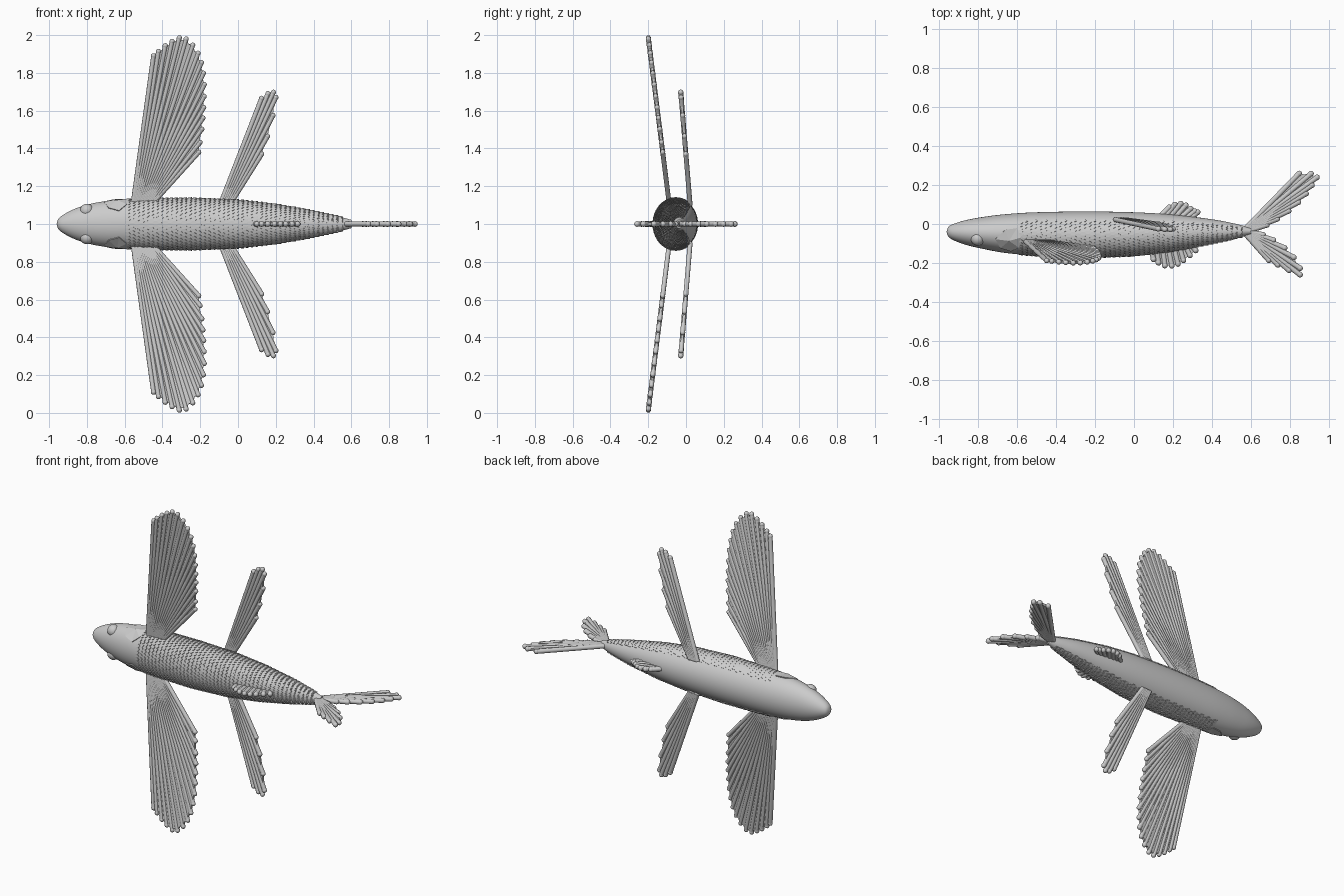
import bpy, bmesh, math
from mathutils import Vector

if "Cube" in bpy.data.objects:
    bpy.data.objects.remove(bpy.data.objects["Cube"])

# Body stations: x, y of the back, y of the belly, half width in z
STATIONS = [(-0.96, -0.040, -0.040, 0.0), (-0.95, -0.066, -0.014, 0.028), (-0.92, -0.085, 0.002, 0.052),
            (-0.86, -0.107, 0.020, 0.082), (-0.78, -0.126, 0.035, 0.107), (-0.66, -0.148, 0.050, 0.126),
            (-0.50, -0.162, 0.060, 0.134), (-0.25, -0.172, 0.064, 0.136), (0.0, -0.162, 0.060, 0.126),
            (0.20, -0.139, 0.048, 0.104), (0.40, -0.100, 0.024, 0.069), (0.52, -0.073, 0.001, 0.043),
            (0.60, -0.054, -0.020, 0.022)]


def spline(points, t):
    """Catmull-Rom through points, t from 0 to 1."""
    n = len(points) - 1
    i = min(int(t * n), n - 1)
    f = t * n - i
    p = [Vector(points[max(0, min(n, i + k))]) for k in (-1, 0, 1, 2)]
    return 0.5 * (2 * p[1] + (p[2] - p[0]) * f + (2 * p[0] - 5 * p[1] + 4 * p[2] - p[3]) * f * f
                  + (3 * p[1] - p[0] - 3 * p[2] + p[3]) * f ** 3)


def surface(x, a, lift=0.0):
    """Point on the body; a = 0 is the back (-y), 90 degrees is +z."""
    i = 0
    while i < len(STATIONS) - 2 and STATIONS[i + 1][0] < x:
        i += 1
    s, e = STATIONS[i], STATIONS[i + 1]
    f = (x - s[0]) / (e[0] - s[0])
    y0, y1, rz = [s[k] + (e[k] - s[k]) * f for k in (1, 2, 3)]
    return Vector((x, (y0 + y1) / 2 - ((y1 - y0) / 2 + lift) * math.cos(a), 1 + (rz + lift) * math.sin(a)))


def finish(bm, name, smooth=True, angle=40):
    bmesh.ops.recalc_face_normals(bm, faces=bm.faces)
    me = bpy.data.meshes.new(name)
    bm.to_mesh(me)
    bm.free()
    ob = bpy.data.objects.new(name, me)
    bpy.context.collection.objects.link(ob)
    if smooth:
        bpy.ops.object.select_all(action='DESELECT')
        ob.select_set(True)
        bpy.context.view_layer.objects.active = ob
        bpy.ops.object.shade_smooth_by_angle(angle=math.radians(angle))
    return ob


def body():
    bm = bmesh.new()
    rings = []
    for k in range(73):
        x, y0, y1, rz = spline([Vector(s) for s in STATIONS], k / 72)
        c, ry, rz = (y0 + y1) / 2, max((y1 - y0) / 2, 0.0005), max(rz, 0.0005)
        rings.append([bm.verts.new((x, c - ry * math.cos(a), 1 + rz * math.sin(a)))
                      for a in [j * math.tau / 48 for j in range(48)]])
    for r, q in zip(rings, rings[1:]):
        for j in range(48):
            bm.faces.new((r[j], r[j - 1], q[j - 1], q[j]))
    bm.faces.new(rings[0])
    bm.faces.new(rings[-1])
    finish(bm, "body")


def scales():
    bm = bmesh.new()
    rows, cols, limit = 46, 30, math.radians(128)
    step, da = 1.15 / rows, 2 * limit / cols
    for r in range(rows):
        x = -0.60 + r * step
        for c in range(cols):
            a = -limit + da * (c + 0.5 * (r % 2) + 0.25)
            low, high = [], []
            for u, w in ((0, -.5), (.75, -.5), (1.1, -.25), (1.25, 0), (1.1, .25), (.75, .5), (0, .5)):
                px = min(x + u * step, 0.598)
                low.append(bm.verts.new(surface(px, a + w * da, -0.003)))
                high.append(bm.verts.new(surface(px, a + w * da, 0.001 + 0.005 * min(u, 1))))
            bm.faces.new(high)
            for k in range(6):
                bm.faces.new((low[k], low[k + 1], high[k + 1], high[k]))
    finish(bm, "scales", smooth=False)


def ray(bm, a, b, ra, rb):
    """Tapered round spine with a ball tip."""
    d = b - a
    q = d.to_track_quat('Z', 'Y')
    m = q.to_matrix().to_4x4()
    m.translation = (a + b) / 2
    bmesh.ops.create_cone(bm, cap_ends=True, segments=10, radius1=ra, radius2=rb, depth=d.length, matrix=m)
    m.translation = b
    bmesh.ops.create_uvsphere(bm, u_segments=10, v_segments=8, radius=rb * 1.1, matrix=m)


def fin(name, root_a, root_b, edge, count, radius, skin=0.007):
    """Fan of spines from a root line to a curved edge, with a thin web between them."""
    bm = bmesh.new()
    ra, rb = Vector(root_a), Vector(root_b)
    roots = [ra.lerp(rb, i / (count - 1)) for i in range(count)]
    tips = [spline(edge, i / (count - 1)) for i in range(count)]
    for a, b in zip(roots, tips):
        ray(bm, a, b, radius, radius)
    n = (tips[0] - roots[0]).cross(tips[-1] - roots[0]).normalized() * skin
    for i in range(count - 1):
        mid = (tips[i] + tips[i + 1]) / 2
        mid = mid.lerp((roots[i] + roots[i + 1]) / 2, 0.012)
        loop = [roots[i], tips[i], mid, tips[i + 1], roots[i + 1]]
        up, dn = [[bm.verts.new(p + n * s) for p in loop] for s in (1, -1)]
        bm.faces.new(up)
        bm.faces.new(dn)
        bm.faces.new((up[1], up[2], dn[2], dn[1]))
        bm.faces.new((up[2], up[3], dn[3], dn[2]))
    finish(bm, name)


body()
scales()

# Paired parts, mirrored across z = 1
for side, s in (("left", 1), ("right", -1)):
    def wing(x, h):
        return (x, -0.088 - 0.112 * (h - 0.1) / 0.89, 1 + s * h)

    def hip(x, h):
        return (x, 0.022 - 0.05 * (h - 0.1) / 0.6, 1 + s * h)

    fin(side + "_pectoral_fin", wing(-0.558, 0.09), wing(-0.47, 0.09),
        [wing(*p) for p in ((-0.447, 0.89), (-0.375, 0.95), (-0.29, 0.986), (-0.215, 0.91), (-0.182, 0.79),
                            (-0.18, 0.65), (-0.19, 0.52), (-0.208, 0.38))], 17, 0.0127)
    fin(side + "_pelvic_fin", hip(-0.095, 0.10), hip(-0.045, 0.10),
        [hip(*p) for p in ((0.125, 0.665), (0.175, 0.697), (0.20, 0.67), (0.172, 0.52), (0.125, 0.37))], 7, 0.013)

    # Eye
    bm = bmesh.new()
    bmesh.ops.create_uvsphere(bm, u_segments=24, v_segments=16, radius=0.036)
    finish(bm, side + "_eye").location = (-0.80, -0.075, 1 + s * 0.071)

    # Gill cover: raised, faceted patch behind the eye
    bm = bmesh.new()
    outline = ((-0.71, 72), (-0.685, 42), (-0.63, 32), (-0.59, 50), (-0.578, 80), (-0.60, 105), (-0.66, 100))
    top = [bm.verts.new(surface(x, s * math.radians(a), 0.007)) for x, a in outline]
    low = [bm.verts.new(surface(x, s * math.radians(a), -0.012)) for x, a in outline]
    hub = bm.verts.new(surface(-0.64, s * math.radians(70), 0.009))
    for i in range(len(outline)):
        bm.faces.new((hub, top[i - 1], top[i]))
        bm.faces.new((top[i - 1], low[i - 1], low[i], top[i]))
    finish(bm, side + "_gill_cover", smooth=False)


def flat(points):
    return [(x, y, 1.0) for x, y in points]


# Fins on the centre line
fin("tail_long_lobe", (0.57, -0.025, 1), (0.57, -0.04, 1),
    flat(((0.845, 0.258), (0.935, 0.25), (0.905, 0.19), (0.85, 0.12), (0.77, 0.05), (0.68, -0.005))), 9, 0.014)
fin("tail_short_lobe", (0.57, -0.05, 1), (0.57, -0.035, 1),
    flat(((0.69, -0.185), (0.77, -0.225), (0.855, -0.258), (0.825, -0.18), (0.75, -0.105), (0.66, -0.055))), 9, 0.014)
fin("dorsal_fin", (0.09, -0.135, 1), (0.29, -0.105, 1),
    flat(((0.10, -0.18), (0.15, -0.21), (0.21, -0.21), (0.26, -0.18), (0.315, -0.135))), 8, 0.014)
fin("anal_fin", (0.13, 0.035, 1), (0.28, 0.02, 1),
    flat(((0.18, 0.085), (0.225, 0.104), (0.265, 0.095), (0.30, 0.07), (0.325, 0.06))), 7, 0.014)
